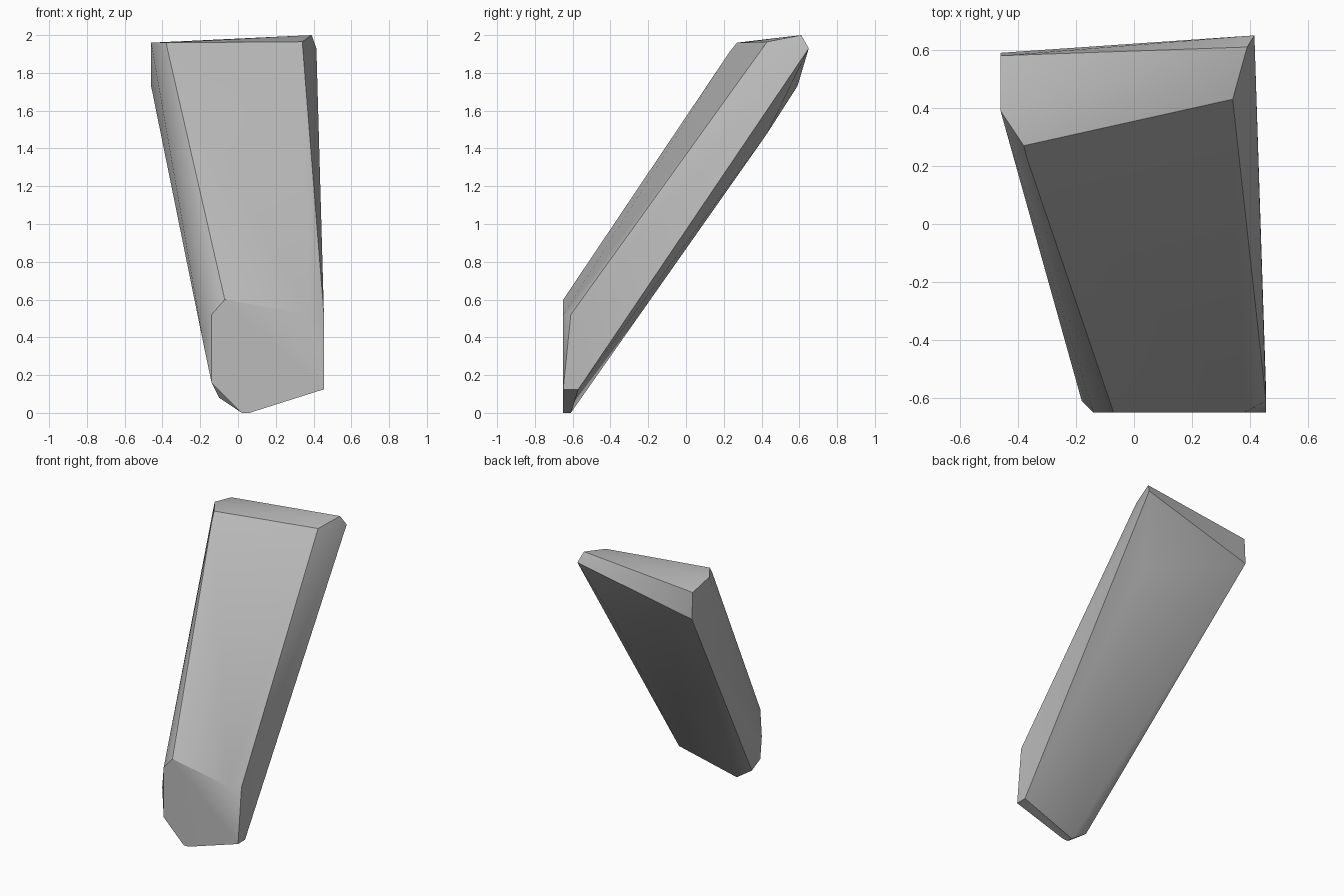
import bpy
import bmesh
from math import radians

# Remove the default object
default = bpy.data.objects.get("Cube")
if default:
    bpy.data.objects.remove(default, do_unlink=True)


def make_material(name, colour):
    material = bpy.data.materials.new(name)
    material.use_nodes = True
    material.diffuse_color = colour
    shader = next(n for n in material.node_tree.nodes if n.type == "BSDF_PRINCIPLED")
    shader.inputs["Base Color"].default_value = colour
    return material


def make_hull(name, corners, material):
    """Wrap a closed convex solid around a few corner points."""
    bm = bmesh.new()
    for corner in corners:
        bm.verts.new(corner)
    result = bmesh.ops.convex_hull(bm, input=bm.verts[:])
    loose = [v for v in bm.verts if not v.link_faces]
    bmesh.ops.delete(bm, geom=loose, context="VERTS")
    bmesh.ops.dissolve_limit(bm, angle_limit=radians(1), verts=bm.verts[:], edges=bm.edges[:])
    bmesh.ops.recalc_face_normals(bm, faces=bm.faces[:])
    mesh = bpy.data.meshes.new(name)
    bm.to_mesh(mesh)
    bm.free()
    mesh.materials.append(material)
    slab = bpy.data.objects.new(name, mesh)
    bpy.context.collection.objects.link(slab)
    return slab


# Upright cut at the foot of the slab
front = -0.65
foot_cut = [(x, front, z) for x, z in (
    (-0.14, 0.52), (-0.07, 0.6), (0.38, 0.52), (0.455, 0.125),
    (0.06, 0), (0.02, 0), (-0.14, 0.16))]

# Corners just behind the foot cut
foot_back = [(-0.18, -0.61, 0.35), (-0.1, -0.61, 0.08), (0.02, -0.61, 0),
             (0.455, -0.57, 0.125), (0.455, -0.61, 0.52)]

# Bevelled upper end
head = [(-0.38, 0.27, 1.96), (-0.37, 0.23, 1.91), (-0.46, 0.39, 1.96),
        (-0.46, 0.58, 1.92), (-0.46, 0.59, 1.73), (0.34, 0.43, 1.965),
        (0.39, 0.61, 2.0), (0.415, 0.65, 1.93)]

# Soft ridge on the underside
ridge = [(0.28, 0.43, 1.48)]

stone = make_material("pale grey stone", (0.5, 0.5, 0.5, 1))
slab = make_hull("leaning_stone_slab", foot_cut + foot_back + head + ridge, stone)

# Soften the shallow edges and keep the sharp ones
bpy.ops.object.select_all(action="DESELECT")
slab.select_set(True)
bpy.context.view_layer.objects.active = slab
bpy.ops.object.shade_smooth_by_angle(angle=radians(30))
